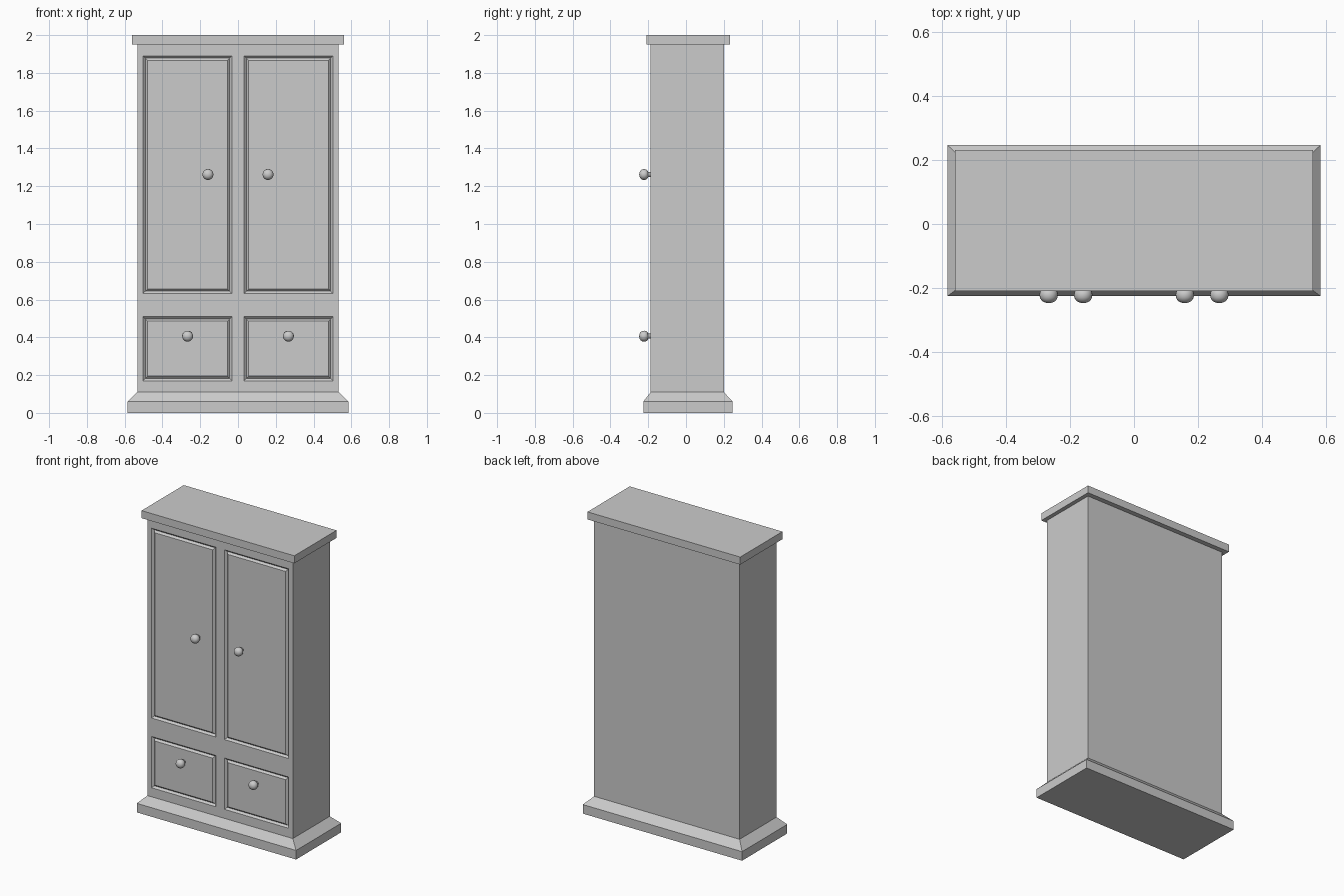
import bpy, bmesh

if "Cube" in bpy.data.objects:
    bpy.data.objects.remove(bpy.data.objects["Cube"])

FRONT, BACK, HALF = -0.187, 0.2, 0.533   # carcass limits
G = 0.012                                # half groove width and groove depth


def finish(name, bm):
    mesh = bpy.data.meshes.new(name)
    bmesh.ops.recalc_face_normals(bm, faces=bm.faces)
    bm.to_mesh(mesh)
    bm.free()
    ob = bpy.data.objects.new(name, mesh)
    bpy.context.collection.objects.link(ob)
    return ob


def loft(name, rings):
    """Closed solid through a stack of four-cornered rings."""
    bm = bmesh.new()
    vs = [[bm.verts.new(p) for p in r] for r in rings]
    for a, b in zip(vs, vs[1:]):
        for i in range(4):
            j = (i + 1) % 4
            bm.faces.new((a[i], a[j], b[j], b[i]))
    bm.faces.new(vs[0])
    bm.faces.new(vs[-1])
    return finish(name, bm)


def flat_ring(hx, y0, y1, z):
    return [(-hx, y0, z), (hx, y0, z), (hx, y1, z), (-hx, y1, z)]


def front_ring(x0, x1, z0, z1, y):
    return [(x0, y, z0), (x1, y, z0), (x1, y, z1), (x0, y, z1)]


# Plinth with sloped moulding, and top slab
loft("plinth", [flat_ring(0.584, -0.226, 0.247, 0), flat_ring(0.584, -0.226, 0.247, 0.06),
                flat_ring(HALF, FRONT, BACK, 0.11)])
loft("top_slab", [flat_ring(0.56, -0.21, 0.232, 1.95), flat_ring(0.56, -0.21, 0.232, 2.0)])

# Carcass: box whose front is sliced, then door recess and drawer grooves are inset
bm = bmesh.new()
bmesh.ops.create_cube(bm, size=1)
for v in bm.verts:
    v.co.x *= 2 * HALF
    v.co.y = FRONT if v.co.y < 0 else BACK
    v.co.z = 0.11 if v.co.z < 0 else 1.95
cuts = [((x, 0, 0), (1, 0, 0)) for x in (-0.503, -0.032, 0.032, 0.503)]
cuts += [((0, 0, z), (0, 0, 1)) for z in (0.17, 0.51, 0.632, 1.89)]
for co, no in cuts:
    bmesh.ops.bisect_plane(bm, geom=bm.verts[:] + bm.edges[:] + bm.faces[:],
                           plane_co=co, plane_no=no)
front = [f for f in bm.faces if f.normal.y < -0.9]
centre = {f: f.calc_center_median() for f in front}
doors = [f for f in front if abs(centre[f].x) < 0.503 and 0.632 < centre[f].z < 1.89]
drawers = [f for f in front if 0.032 < abs(centre[f].x) < 0.503 and 0.17 < centre[f].z < 0.51]
bmesh.ops.inset_region(bm, faces=doors, thickness=G, depth=-G, use_even_offset=True)
for depth in (-G, G):
    bmesh.ops.inset_individual(bm, faces=drawers, thickness=G, depth=depth, use_even_offset=True)
finish("carcass", bm)


# Raised door panels and centre stile sitting in the recess
def raised(name, x0, x1, z0=0.644, z1=1.878, dz=G):
    return loft(name, [front_ring(x0, x1, z0, z1, FRONT + G),
                       front_ring(x0 + G, x1 - G, z0 + dz, z1 - dz, FRONT)])


raised("left_door_panel", -0.491, -0.044)
raised("right_door_panel", 0.044, 0.491)
raised("centre_stile", -0.044, 0.044, dz=-G)


# Turned knobs: thin stem and slightly flattened ball
def knob(name, x, z, segs=20):
    profile = [(0.013, FRONT + 0.006), (0.013, -0.204), (0.019, -0.2025), (0.026, -0.209),
               (0.029, -0.22), (0.0275, -0.231), (0.022, -0.24), (0.012, -0.246), (0, -0.248)]
    bm = bmesh.new()
    vs = [bm.verts.new((r, y, 0)) for r, y in profile]
    edges = [bm.edges.new(p) for p in zip(vs, vs[1:])]
    bmesh.ops.spin(bm, geom=vs + edges, cent=(0, 0, 0), axis=(0, 1, 0),
                   angle=6.283185307, steps=segs)
    bmesh.ops.remove_doubles(bm, verts=bm.verts, dist=0.0005)
    ob = finish(name, bm)
    ob.location = (x, 0, z)
    for p in ob.data.polygons:
        p.use_smooth = True


for side, s in (("left", -1), ("right", 1)):
    knob(side + "_door_knob", s * 0.159, 1.262)
    knob(side + "_drawer_knob", s * 0.267, 0.406)
